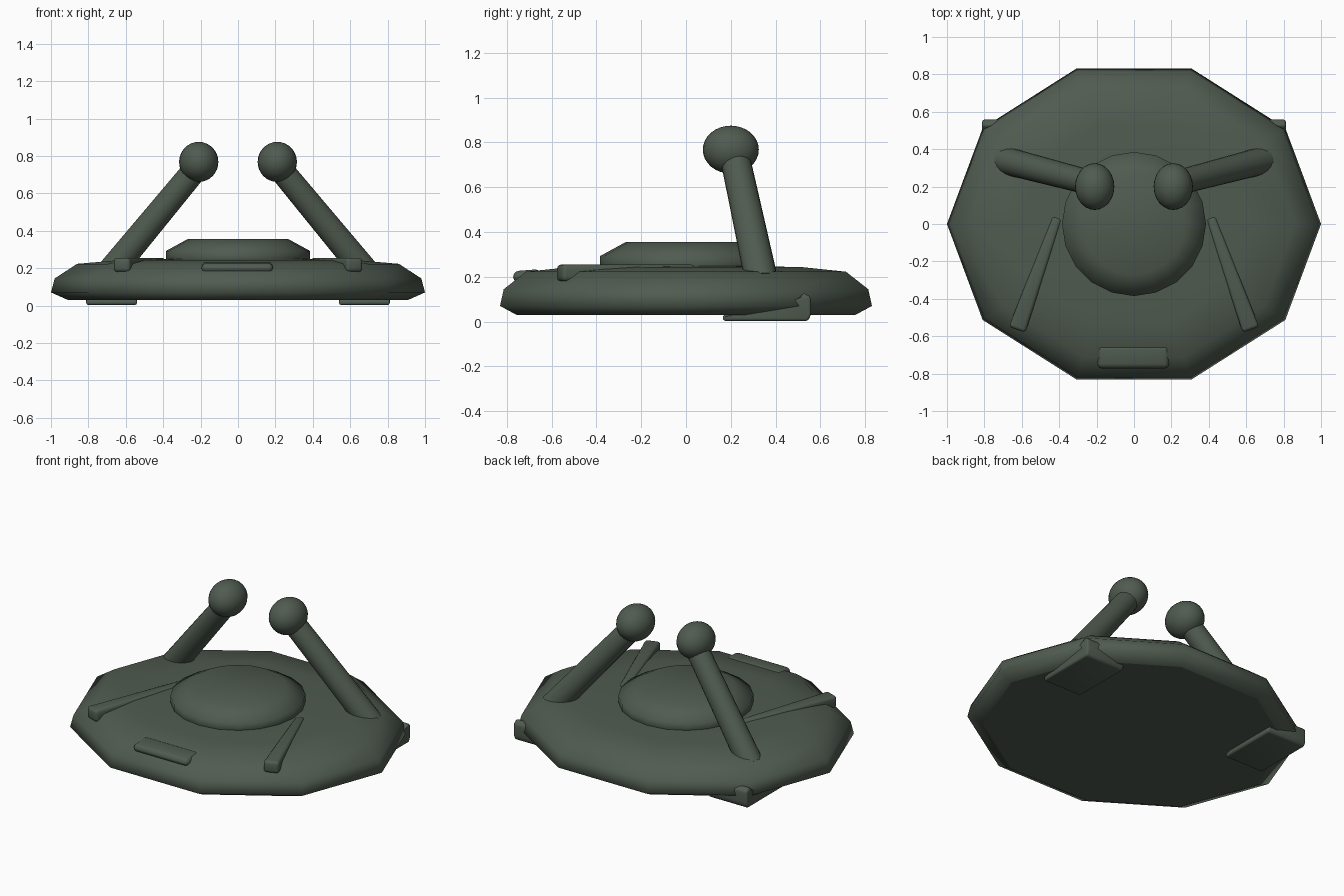
import bpy, bmesh, math
from mathutils import Vector

cube = bpy.data.objects.get("Cube")
if cube:
    bpy.data.objects.remove(cube, do_unlink=True)

green = bpy.data.materials.new("dark olive green")
green.use_nodes = True
COLOUR = (0.08, 0.105, 0.08, 1)
green.diffuse_color = COLOUR
green.node_tree.nodes["Principled BSDF"].inputs["Base Color"].default_value = COLOUR


def finish(name, bm, angle=60, bevel=0, segments=3):
    """Turn a bmesh into a smooth-shaded object, with optional rounded edges."""
    if bevel:
        bmesh.ops.bevel(bm, geom=bm.edges[:], offset=bevel, segments=segments,
                        profile=0.5, affect='EDGES', clamp_overlap=True)
    bmesh.ops.recalc_face_normals(bm, faces=bm.faces[:])
    mesh = bpy.data.meshes.new(name)
    bm.to_mesh(mesh)
    bm.free()
    mesh.materials.append(green)
    obj = bpy.data.objects.new(name, mesh)
    bpy.context.collection.objects.link(obj)
    bpy.ops.object.select_all(action='DESELECT')
    obj.select_set(True)
    bpy.context.view_layer.objects.active = obj
    bpy.ops.object.shade_smooth_by_angle(angle=math.radians(angle))
    return obj


def lathe(name, profile, sides, y_scale=1, angle=60):
    """Stack polygon rings of (radius, height) and cap both ends."""
    bm = bmesh.new()
    rings = []
    for r, z in profile:
        turns = [math.tau * i / sides for i in range(sides)]
        rings.append([bm.verts.new((r * math.cos(a), r * y_scale * math.sin(a), z))
                      for a in turns])
    for low, high in zip(rings, rings[1:]):
        for i in range(sides):
            j = (i + 1) % sides
            bm.faces.new((low[i], low[j], high[j], high[i]))
    bm.faces.new(rings[0])
    bm.faces.new(rings[-1])
    return finish(name, bm, angle)


def prism(name, low, high, bevel):
    """Join two matching outlines into a rounded solid."""
    bm = bmesh.new()
    a = [bm.verts.new(p) for p in low]
    b = [bm.verts.new(p) for p in high]
    bm.faces.new(a)
    bm.faces.new(b)
    for i in range(len(a)):
        j = (i + 1) % len(a)
        bm.faces.new((a[i], a[j], b[j], b[i]))
    return finish(name, bm, 60, bevel)


# Ten-sided saucer body with a flat underside
body = lathe("body", [(0.91, 0.03), (1, 0.07), (0.98, 0.145), (0.86, 0.223),
                      (0.63, 0.243), (0.3, 0.25)], 10, 0.873, 100)
for face in body.data.polygons:
    if face.normal.z < -0.99:
        face.use_smooth = False

# Raised hatch in the middle
lathe("hatch", [(0.37, 0.2), (0.385, 0.25), (0.385, 0.292), (0.27, 0.355)], 20, 1, 80)

# Rounded plate near the front edge
plate = [(-0.195, -0.772), (0.187, -0.772), (0.187, -0.648), (-0.195, -0.648)]
prism("front_plate", [(x, y, 0.175) for x, y in plate],
      [(x, y, 0.225 if y < -0.7 else 0.235) for x, y in plate], 0.025)

for side, s in (("left", 1), ("right", -1)):
    # Leaning stalk with a ball on top
    base, tip = Vector((s * 0.69, 0.34, 0.17)), Vector((s * 0.21, 0.215, 0.75))
    axis = tip - base
    bm = bmesh.new()
    bmesh.ops.create_cone(bm, cap_ends=True, segments=20, radius1=0.074,
                          radius2=0.066, depth=axis.length)
    turn = axis.to_track_quat('Z', 'Y').to_matrix().to_4x4()
    turn.translation = (base + tip) / 2
    bm.transform(turn)
    finish(side + "_stalk", bm)

    bm = bmesh.new()
    bmesh.ops.create_uvsphere(bm, u_segments=24, v_segments=16, radius=1)
    bmesh.ops.scale(bm, vec=(0.105, 0.125, 0.107), verts=bm.verts)
    bmesh.ops.translate(bm, vec=(s * 0.21, 0.2, 0.768), verts=bm.verts)
    finish(side + "_ball", bm)

    # Tapered rib running from the hatch to the front corner
    inner, outer = Vector((s * 0.41, 0.035)), Vector((s * 0.625, -0.565))
    along = (outer - inner).normalized()
    across = Vector((-along.y, along.x))
    rib = [inner - across * 0.027, inner + across * 0.027,
           outer + across * 0.047, outer - across * 0.047]
    prism(side + "_rib", [(p.x, p.y, 0.18) for p in rib],
          [(p.x, p.y, 0.255) for p in rib], 0.018)

    # Wedge foot with a raised heel under the rear corner
    outline = [(0.165, 0.003), (0.545, 0.003), (0.558, 0.03), (0.558, 0.11),
               (0.525, 0.13), (0.49, 0.085), (0.165, 0.032)]
    prism(side + "_foot", [(s * 0.54, y, z) for y, z in outline],
          [(s * 0.812, y, z) for y, z in outline], 0.012)
